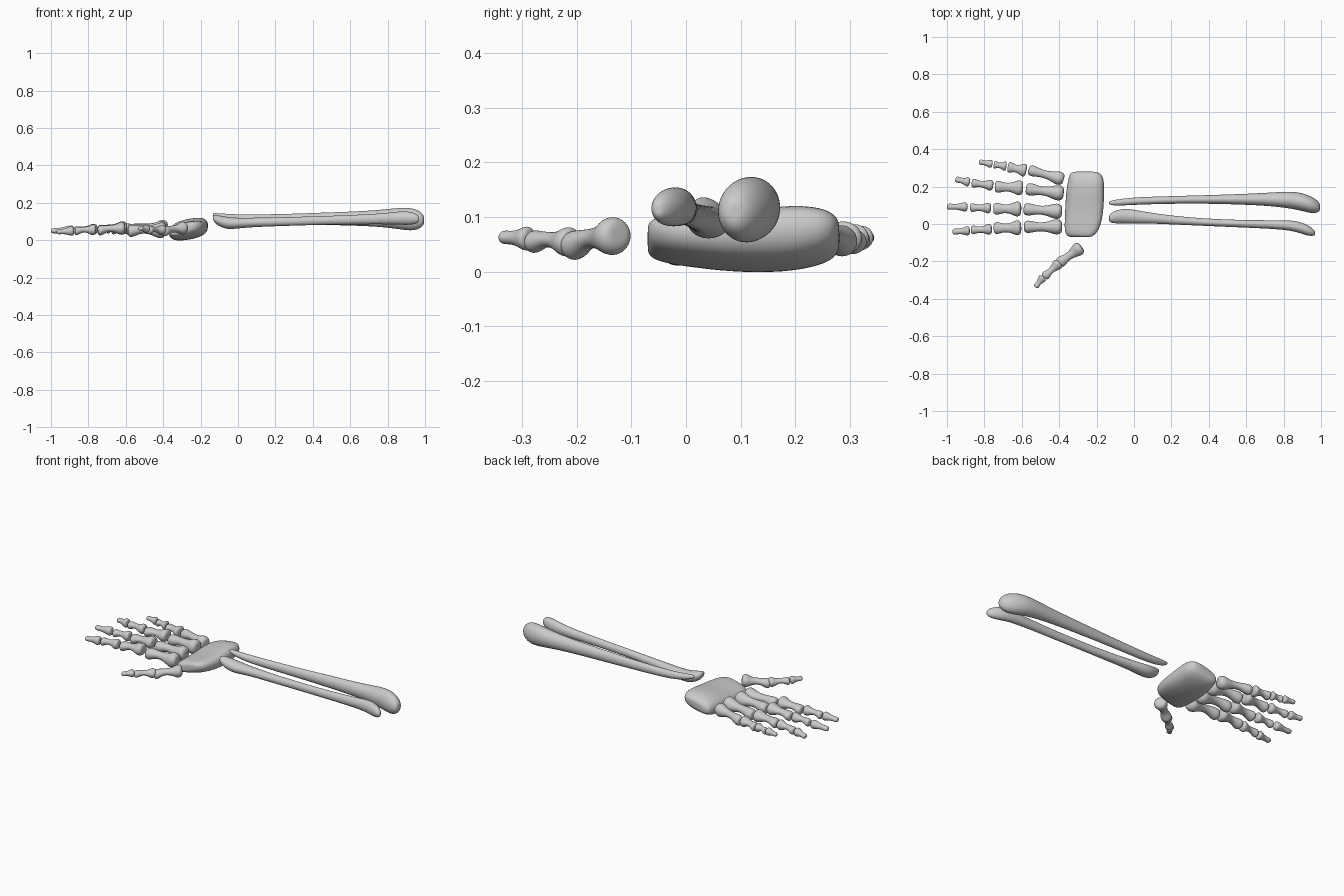
import bpy, bmesh, math
from mathutils import Vector

N = 12


def loft(name, rings):
    """Skin a list of vertex rings, cap both ends and smooth the result."""
    bm = bmesh.new()
    rows = [[bm.verts.new(p) for p in ring] for ring in rings]
    for a, b in zip(rows, rows[1:]):
        for i in range(N):
            j = (i + 1) % N
            bm.faces.new((a[i], a[j], b[j], b[i]))
    for row in (rows[0], rows[-1]):
        c = bm.verts.new(sum((v.co for v in row), Vector()) / N)
        for i in range(N):
            bm.faces.new((row[i], row[(i + 1) % N], c))
    bmesh.ops.recalc_face_normals(bm, faces=bm.faces)
    me = bpy.data.meshes.new(name)
    bm.to_mesh(me)
    bm.free()
    me.polygons.foreach_set("use_smooth", [True] * len(me.polygons))
    ob = bpy.data.objects.new(name, me)
    bpy.context.collection.objects.link(ob)
    sub = ob.modifiers.new("smooth", 'SUBSURF')
    sub.levels = sub.render_levels = 2
    return ob


def ring(c, side, up, power=1.0):
    pts = []
    for i in range(N):
        a = 2 * math.pi * i / N
        u, v = (math.copysign(abs(f) ** power, f) for f in (math.cos(a), math.sin(a)))
        pts.append(c + side * u + up * v)
    return pts


# position, width factor, height factor, vertical shift
SHAFT = [(0, .55, .5, .1), (.03, .85, .85, .1), (.14, 1.05, 1.08, .05), (.27, .85, .8, 0),
         (.45, .58, .52, .1), (.65, .56, .5, .12), (.82, .78, .72, -.05),
         (.93, .82, .8, -.12), (.99, .6, .6, -.12), (1, .35, .35, -.12)]
TIP = [(0, .5, .55, 0), (.04, .9, .9, 0), (.18, 1.02, 1, 0), (.4, .68, .66, 0),
       (.65, .55, .52, 0), (.83, .68, .55, 0), (.95, .6, .5, 0), (1, .3, .25, 0)]


def finger_bone(name, p0, p1, w, h, profile=SHAFT):
    p0, p1 = Vector(p0), Vector(p1)
    d = p1 - p0
    side = Vector((-d.y, d.x, 0)).normalized()
    up = d.normalized().cross(side)
    if up.z < 0:
        up = -up
    loft(name, [ring(p0 + d * t + up * s * h, side * w * a, up * h * b)
                for t, a, b, s in profile])


# Fingers: (start x, y, z), (end x, y, z) for each bone from palm to tip
FINGERS = {
    "index": [((-.385, -.015, .05), (-.588, -.015, .055)), ((-.603, -.02, .063), (-.75, -.022, .055)),
              ((-.76, -.028, .055), (-.872, -.032, .052)), ((-.878, -.036, .05), (-.97, -.042, .045))],
    "middle": [((-.385, .066, .06), (-.59, .08, .06)), ((-.603, .08, .066), (-.752, .082, .058)),
               ((-.765, .085, .058), (-.876, .088, .055)), ((-.89, .091, .054), (-1.0, .093, .05))],
    "ring": [((-.376, .163, .065), (-.578, .188, .06)), ((-.593, .193, .065), (-.744, .2, .058)),
             ((-.753, .205, .057), (-.868, .22, .055)), ((-.878, .222, .055), (-.955, .24, .05))],
    "little": [((-.376, .238, .06), (-.564, .29, .06)), ((-.575, .285, .06), (-.675, .305, .058)),
               ((-.682, .308, .06), (-.75, .318, .06)), ((-.757, .32, .062), (-.828, .332, .062))],
}
PARTS = [("metacarpal", .043, .044), ("proximal", .042, .036), ("middle", .03, .03), ("distal", .026, .027)]
for finger, bones in FINGERS.items():
    k = .88 if finger == "little" else 1
    for (part, w, h), (a, b) in zip(PARTS, bones):
        finger_bone(f"{finger}_{part}_bone", a, b, w * k, h * k, TIP if part == "distal" else SHAFT)

# Thumb
finger_bone("thumb_metacarpal_bone", (-.28, -.122, .065), (-.405, -.212, .05), .038, .036)
finger_bone("thumb_proximal_bone", (-.397, -.206, .052), (-.482, -.284, .058), .03, .028)
finger_bone("thumb_distal_bone", (-.485, -.284, .06), (-.527, -.338, .063), .024, .024, TIP)

# Wrist block: sections along y (y, x left, x right, z bottom, z top)
WRIST = [(-.07, -.34, -.235, .045, .075), (-.064, -.362, -.215, .03, .09), (-.035, -.375, -.185, .018, .1),
         (.03, -.373, -.166, .008, .102), (.1, -.37, -.158, .0, .108), (.18, -.365, -.157, .0, .12),
         (.235, -.355, -.157, .01, .118), (.268, -.346, -.172, .025, .105), (.28, -.33, -.2, .045, .085)]
loft("wrist_block", [ring(Vector(((l + r) / 2, y, (b + t) / 2)),
                          Vector(((r - l) / 2, 0, .018)), Vector((0, 0, (t - b) / 2 * .97)), .72)
                     for y, l, r, b, t in WRIST])


# Forearm bones: sections along x (x, y, z, half width, half height)
def long_bone(name, sections):
    loft(name, [ring(Vector((x, y, z)), Vector((0, w, 0)), Vector((0, 0, h)))
                for x, y, z, w, h in sections])


long_bone("forearm_bone_large", [
    (-.133, .112, .138, .007, .006), (-.12, .113, .133, .014, .013), (-.06, .117, .122, .019, .02),
    (.02, .124, .114, .021, .024), (.25, .13, .113, .021, .028), (.45, .132, .115, .025, .034),
    (.62, .132, .116, .031, .039), (.75, .132, .117, .039, .046), (.85, .128, .117, .049, .058),
    (.91, .115, .113, .05, .064), (.955, .1, .11, .046, .058), (.985, .092, .108, .032, .038),
    (.995, .09, .108, .015, .02)])
long_bone("forearm_bone_small", [
    (-.133, .03, .122, .015, .014), (-.122, .033, .112, .03, .026), (-.07, .042, .093, .041, .035),
    (-.02, .042, .09, .041, .031), (.06, .034, .095, .031, .026), (.25, .017, .1, .022, .024),
    (.45, .006, .106, .02, .024), (.62, .0, .11, .021, .026), (.78, -.004, .115, .025, .03),
    (.86, -.01, .119, .03, .037), (.92, -.03, .118, .032, .038), (.955, -.044, .115, .022, .027),
    (.968, -.05, .113, .009, .012)])
